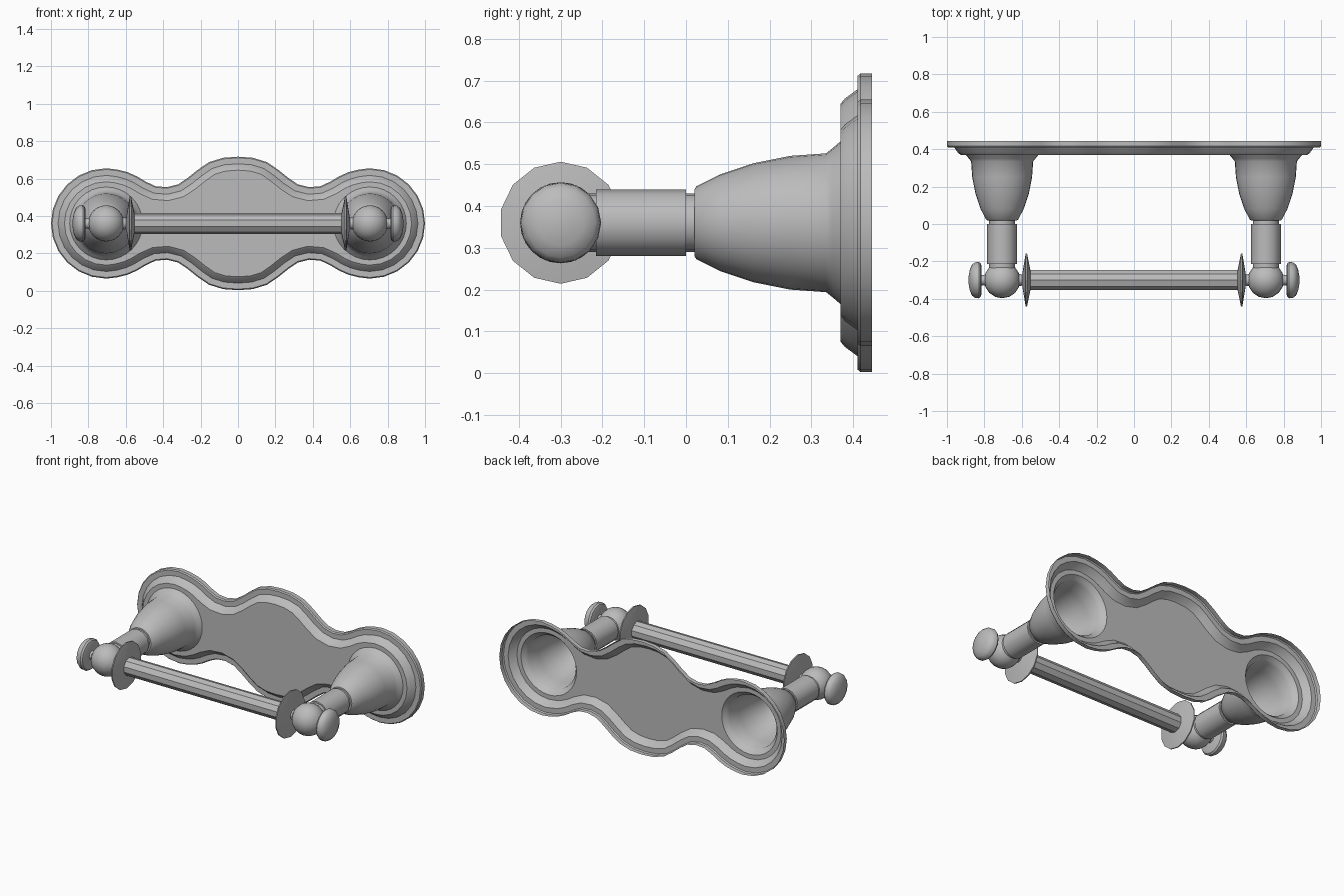
import bpy, bmesh
from math import sin, cos, pi, radians
from mathutils import Vector

cube = bpy.data.objects.get("Cube")
if cube:
    bpy.data.objects.remove(cube, do_unlink=True)

metal = bpy.data.materials.new("grey_metal")
metal.use_nodes = True
colour = (0.5, 0.5, 0.5, 1)
metal.diffuse_color = colour
metal.node_tree.nodes["Principled BSDF"].inputs["Base Color"].default_value = colour

MID_Z, POST_X, BAR_Y = 0.36, 0.705, -0.30
BELL_R, BELL_SIDES, FACE_Y = 0.195, 32, 0.37


def finish(name, bm, mirror=False, angle=35):
    bmesh.ops.recalc_face_normals(bm, faces=bm.faces)
    mesh = bpy.data.meshes.new(name)
    bm.to_mesh(mesh)
    bm.free()
    mesh.materials.append(metal)
    obj = bpy.data.objects.new(name, mesh)
    bpy.context.collection.objects.link(obj)
    if mirror:
        obj.modifiers.new("Mirror", "MIRROR")
    bpy.ops.object.select_all(action="DESELECT")
    obj.select_set(True)
    bpy.context.view_layer.objects.active = obj
    bpy.ops.object.shade_smooth_by_angle(angle=radians(angle))
    return obj


def ring(bm, axis, pos, r, sides):
    """Circle round the post axis (y) or the bar axis (x)."""
    verts = []
    for i in range(sides):
        a = 2 * pi * i / sides
        u, v = r * sin(a), MID_Z + r * cos(a)
        verts.append(bm.verts.new((POST_X + u, pos, v) if axis == "y" else (pos, BAR_Y + u, v)))
    return verts


def bridge(bm, a, b):
    n = len(a)
    for i in range(n):
        bm.faces.new((a[i], a[(i + 1) % n], b[(i + 1) % n], b[i]))


def lathe(name, axis, profile, sides, mirror=True, cap_start=True, cap_end=True, angle=35):
    bm = bmesh.new()
    rings = [ring(bm, axis, p, r, sides) for p, r in profile]
    for a, b in zip(rings, rings[1:]):
        bridge(bm, a, b)
    if cap_start:
        bm.faces.new(rings[0])
    if cap_end:
        bm.faces.new(rings[-1])
    return finish(name, bm, mirror, angle)


# Wall plate: three-lobed outline, stepped inwards to a raised face
quarter = [(0, .357), (.08, .351), (.155, .328), (.215, .287), (.27, .243), (.32, .209),
           (.38, .194), (.44, .199), (.49, .222), (.54, .252), (.59, .274), (.645, .288)]
quarter += [(POST_X + .295 * sin(radians(a)), .295 * cos(radians(a))) for a in range(0, 91, 15)]
half = quarter + [(x, -z) for x, z in reversed(quarter[:-1])]
outline = [Vector(p) for p in half + [(-x, z) for x, z in reversed(half[1:-1])]]


def inset(d):
    pts = []
    for i, p in enumerate(outline):
        t = (outline[(i + 1) % len(outline)] - outline[i - 1]).normalized()
        pts.append(p + d * Vector((t.y, -t.x)))
    return pts


bm = bmesh.new()
loops = []
for y, d in [(.445, 0), (.417, 0), (.41, .006), (.41, .038), (.38, .06), (FACE_Y, .072)]:
    loops.append([bm.verts.new((p.x, y, MID_Z + p.y)) for p in inset(d)])
for a, b in zip(loops, loops[1:]):
    bridge(bm, a, b)
edges = [bm.edges.get((a, b)) for a, b in zip(loops[-1], loops[-1][1:] + loops[-1][:1])]
# Openings in the face behind the two hollow bells
for side in (-1, 1):
    hole = ring(bm, "y", FACE_Y, BELL_R, BELL_SIDES)
    for v in hole:
        v.co.x *= side
    edges += [bm.edges.new((a, b)) for a, b in zip(hole, hole[1:] + hole[:1])]
bmesh.ops.triangle_fill(bm, use_beauty=True, edges=edges)
finish("wall_plate", bm)

# Hollow bells, open at the back
lathe("bell", "y", [(.02, .08), (.025, .087), (.08, .115), (.16, .142), (.25, .16),
                    (.335, .166), (.35, .178), (FACE_Y, BELL_R)], BELL_SIDES, cap_end=False)

# Arms and their collars
lathe("arm_collar", "y", [(0, .07), (.025, .07)], 16)
lathe("arm", "y", [(-.215, .08), (0, .08)], 12)
lathe("ball_collar", "y", [(-.235, .07), (-.21, .07)], 16)

# Ball joints
bm = bmesh.new()
bmesh.ops.create_uvsphere(bm, u_segments=16, v_segments=12, radius=.097)
bmesh.ops.translate(bm, verts=bm.verts, vec=(POST_X, BAR_Y, MID_Z))
finish("ball_joint", bm, True)

# End knobs with thin stems
lathe("knob_stem", "x", [(.785, .034), (.805, .027), (.825, .03)], 12)
lathe("end_knob", "x", [(.815, .075), (.82, .09), (.83, .097), (.85, .095), (.866, .083),
                        (.878, .055), (.885, .015)], 16)

# Lens-shaped guard discs, inner stems and the bar
lathe("guard_disc", "x", [(.553, .05), (.572, .146), (.579, .146), (.598, .03)], 14, angle=25)
lathe("disc_stem", "x", [(.59, .028), (.62, .034)], 12)
lathe("bar", "x", [(-.56, .056), (.56, .056)], 10, mirror=False, angle=25)
